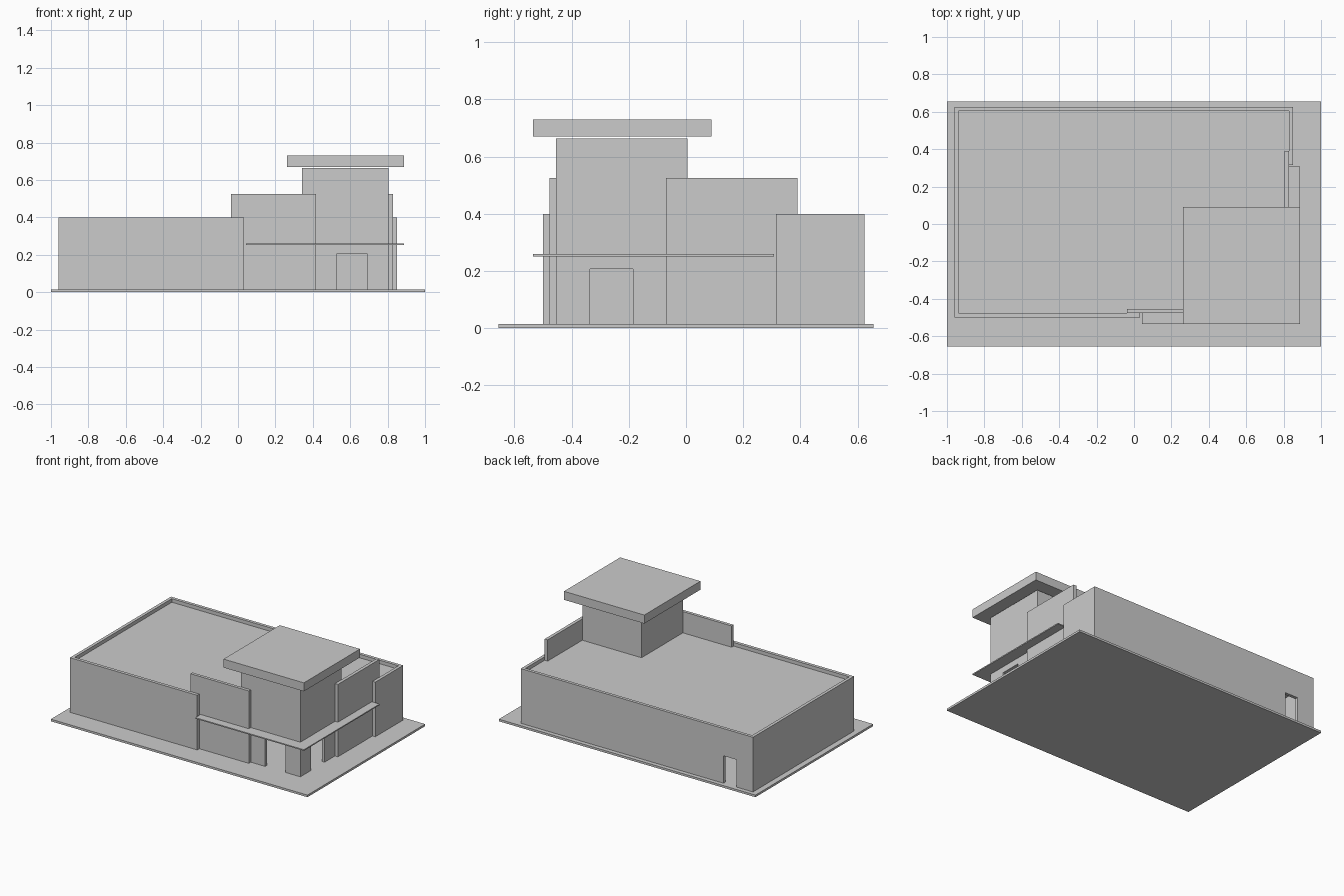
import bpy
import bmesh
from mathutils import Vector

cube = bpy.data.objects.get("Cube")
if cube:
    bpy.data.objects.remove(cube, do_unlink=True)

grey = bpy.data.materials.new("plain grey")
grey.use_nodes = True
grey.diffuse_color = (0.6, 0.6, 0.6, 1)
grey.node_tree.nodes["Principled BSDF"].inputs["Base Color"].default_value = (0.6, 0.6, 0.6, 1)

FLOOR = 0.015
DOOR_TOP = 0.208
LOW, MID, HIGH = 0.4, 0.525, 0.664
ROOF = 0.375


def extrude(name, outline, push):
    """Extrude a flat outline of 3D points along a vector."""
    bm = bmesh.new()
    face = bm.faces.new([bm.verts.new(p) for p in outline])
    result = bmesh.ops.extrude_face_region(bm, geom=[face], use_keep_orig=True)
    moved = [v for v in result["geom"] if isinstance(v, bmesh.types.BMVert)]
    bmesh.ops.translate(bm, verts=moved, vec=Vector(push))
    bmesh.ops.recalc_face_normals(bm, faces=bm.faces)
    mesh = bpy.data.meshes.new(name)
    bm.to_mesh(mesh)
    bm.free()
    mesh.materials.append(grey)
    obj = bpy.data.objects.new(name, mesh)
    bpy.context.collection.objects.link(obj)
    return obj


def slab(name, plan, bottom, top):
    return extrude(name, [(x, y, bottom) for x, y in plan], (0, 0, top - bottom))


def rectangle(x0, x1, y0, y1):
    return [(x0, y0), (x1, y0), (x1, y1), (x0, y1)]


def wall(name, axis, span, depth, top, door=None, bottom=FLOOR):
    """Upright wall running along x or y, with an optional doorway."""
    a, b = span
    profile = [(a, bottom)]
    if door:
        c, d = door
        profile += [(c, bottom), (c, DOOR_TOP), (d, DOOR_TOP), (d, bottom)]
    profile += [(b, bottom), (b, top), (a, top)]
    near, far = depth
    if axis == "x":
        return extrude(name, [(s, near, z) for s, z in profile], (0, far - near, 0))
    return extrude(name, [(near, s, z) for s, z in profile], (far - near, 0, 0))


# Ground slab
slab("ground_slab", rectangle(-1, 1, -0.655, 0.655), 0, FLOOR)

# Low outer walls around the main hall
wall("main_front_wall", "x", (-0.96, 0.032), (-0.5, -0.477), LOW)
wall("main_back_wall", "x", (-0.96, 0.85), (0.603, 0.625), LOW, door=(-0.83, -0.73))
wall("main_left_end_wall", "y", (-0.477, 0.603), (-0.96, -0.938), LOW)
wall("main_right_end_wall", "y", (0.315, 0.603), (0.828, 0.85), LOW)

# Taller screen walls overlapping the low walls and the tower
wall("front_screen_wall", "x", (-0.037, 0.418), (-0.477, -0.455), MID)
wall("side_screen_wall", "y", (-0.07, 0.39), (0.805, 0.828), MID)

# Entrance tower: doorways on two sides, upper walls rise from the roof
wall("tower_front_wall", "x", (0.343, 0.805), (-0.455, -0.433), HIGH, door=(0.53, 0.69))
wall("tower_side_wall", "y", (-0.433, 0.005), (0.783, 0.805), HIGH, door=(-0.335, -0.185))
wall("tower_back_wall", "x", (0.343, 0.783), (-0.017, 0.005), HIGH, bottom=ROOF)
wall("tower_inner_wall", "y", (-0.433, -0.017), (0.343, 0.365), HIGH, bottom=ROOF)
slab("tower_roof", rectangle(0.262, 0.888, -0.535, 0.09), 0.67, 0.73)

# Main roof set below the parapet, stepped to follow the walls
slab("main_roof", [
    (-0.938, -0.477), (-0.037, -0.477), (-0.037, -0.455), (0.343, -0.455),
    (0.343, -0.433), (0.783, -0.433), (0.783, 0.005), (0.805, 0.005),
    (0.805, 0.39), (0.828, 0.39), (0.828, 0.603), (-0.938, 0.603),
], ROOF - 0.02, ROOF)

# Thin canopy wrapping the entrance corner
slab("entrance_canopy", [
    (0.042, -0.535), (0.888, -0.535), (0.888, 0.308),
    (0.805, 0.308), (0.805, -0.455), (0.418, -0.455),
    (0.418, -0.477), (0.042, -0.477),
], 0.251, 0.259)
